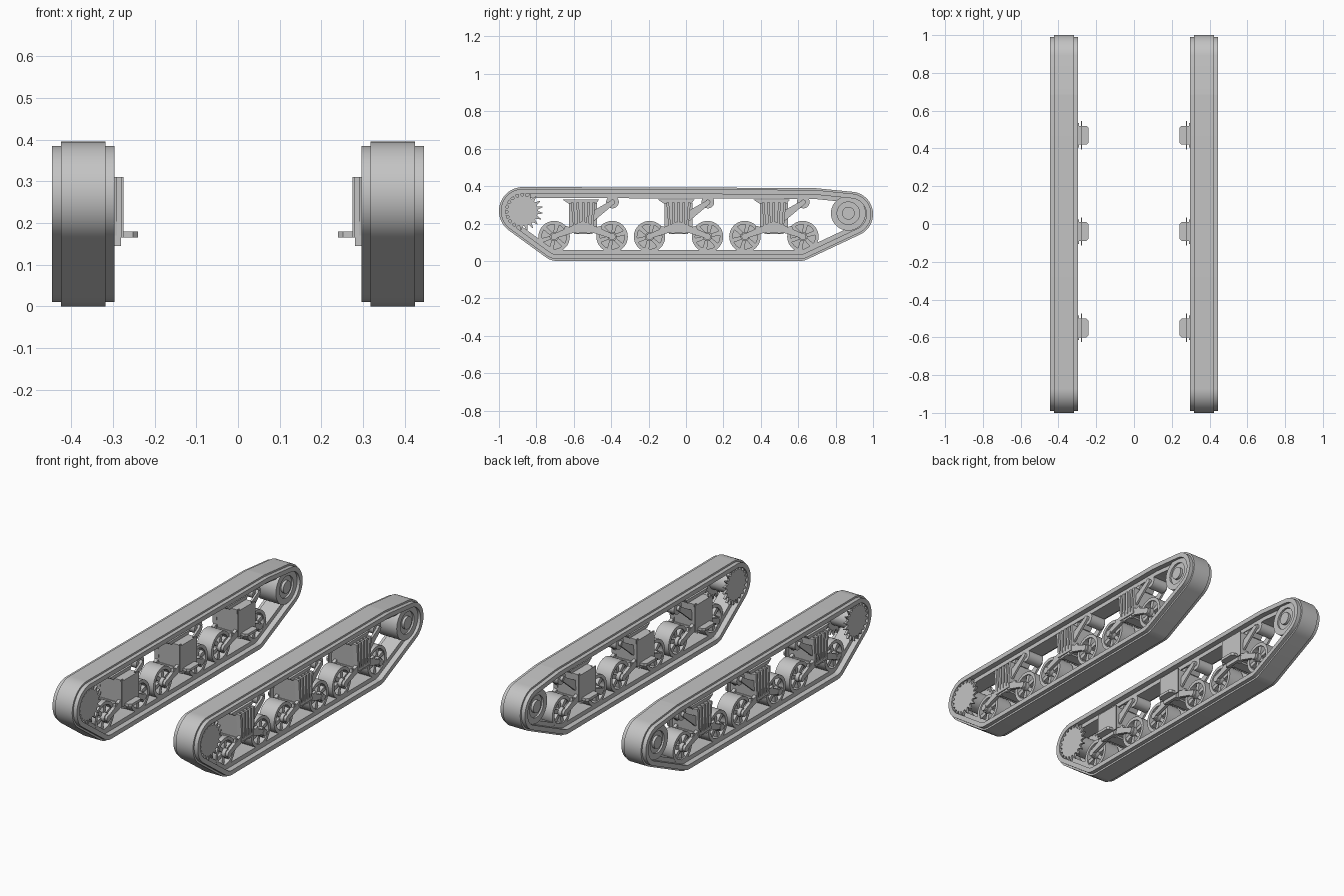
import bpy, bmesh, math
from math import pi, cos, sin, atan2, acos, hypot

cube = bpy.data.objects.get("Cube")
if cube:
    bpy.data.objects.remove(cube)

grey = bpy.data.materials.new("plain_grey")
grey.use_nodes = True
colour = (0.55, 0.55, 0.55, 1)
grey.diffuse_color = colour
grey.node_tree.nodes["Principled BSDF"].inputs["Base Color"].default_value = colour

BOGIES = (-0.55, -0.04, 0.47)
WHEELS = [b + s * 0.155 for b in BOGIES for s in (-1, 1)]


def finish(name, bm, ys=(0,), z=0):
    """Turn a bmesh into one mirrored object per y position."""
    bmesh.ops.recalc_face_normals(bm, faces=bm.faces)
    mesh = bpy.data.meshes.new(name)
    bm.to_mesh(mesh)
    bm.free()
    mesh.materials.append(grey)
    mesh.shade_smooth()
    mesh.set_sharp_from_angle(angle=math.radians(30))
    for i, y in enumerate(ys):
        ob = bpy.data.objects.new(f"{name}_{i + 1}" if len(ys) > 1 else name, mesh)
        ob.location = (0, y, z)
        bpy.context.collection.objects.link(ob)
        ob.modifiers.new("mirror", 'MIRROR').use_bisect_axis[0] = False


def prism(bm, outline, x0, x1):
    """Side outline of (y, z) points, extruded across x."""
    a = [bm.verts.new((x0, y, z)) for y, z in outline]
    b = [bm.verts.new((x1, y, z)) for y, z in outline]
    bm.faces.new(a)
    bm.faces.new(b[::-1])
    for i in range(len(a)):
        j = (i + 1) % len(a)
        bm.faces.new((a[i], a[j], b[j], b[i]))


def box(bm, y0, y1, z0, z1, x0, x1):
    prism(bm, [(y0, z0), (y1, z0), (y1, z1), (y0, z1)], x0, x1)


def sweep(bm, rings):
    """Join a closed list of closed rings with quads."""
    rows = [[bm.verts.new(p) for p in ring] for ring in rings]
    for k in range(len(rows)):
        a, b = rows[k], rows[(k + 1) % len(rows)]
        for i in range(len(a)):
            j = (i + 1) % len(a)
            bm.faces.new((a[i], a[j], b[j], b[i]))


def tube(bm, r0, r1, x0, x1, n=32, y=0, z=0):
    section = [(r0, x0), (r1, x0), (r1, x1), (r0, x1)]
    sweep(bm, [[(x, y + r * cos(2 * pi * i / n), z + r * sin(2 * pi * i / n))
                for i in range(n)] for r, x in section])


def drum(bm, r, x0, x1, n=32, y=0, z=0):
    prism(bm, [(y + r * cos(2 * pi * i / n), z + r * sin(2 * pi * i / n))
               for i in range(n)], x0, x1)


def bar(bm, p, q, w0, w1, x0, x1):
    """Tapered bar from p to q in the side plane."""
    dy, dz = q[0] - p[0], q[1] - p[1]
    l = hypot(dy, dz)
    ny, nz = -dz / l, dy / l
    prism(bm, [(c[0] + s * w * ny, c[1] + s * w * nz)
               for c, w, s in ((p, w0, -1), (q, w1, -1), (q, w1, 1), (p, w0, 1))], x0, x1)


# Track belt: a stepped section swept round the guiding circles
GUIDES = [(-0.69, 0.1, 0.1), (0.61, 0.09, 0.09), (0.88, 0.25, 0.12),
          (0.68, 0.29, 0.1), (-0.872, 0.267, 0.128)]


def tangent(a, b):
    d = (b[0] - a[0], b[1] - a[1])
    return atan2(d[1], d[0]) - acos((a[2] - b[2]) / hypot(*d))


def belt_ring(inset, x):
    ring = []
    for i, g in enumerate(GUIDES):
        start = tangent(GUIDES[i - 1], g)
        turn = (tangent(g, GUIDES[(i + 1) % len(GUIDES)]) - start) % (2 * pi)
        steps = max(3, int(turn / 0.1))
        for k in range(steps + 1):
            t = start + turn * k / steps
            ring.append((x, g[0] + (g[2] - inset) * cos(t), g[1] + (g[2] - inset) * sin(t)))
    return ring


bm = bmesh.new()
half = [(0, 0.053), (0.01, 0.053), (0.01, 0.075), (0.035, 0.075), (0.035, 0.045), (0.058, 0.045)]
section = [(d, 0.371 + w) for d, w in half] + [(d, 0.371 - w) for d, w in reversed(half)]
sweep(bm, [belt_ring(d, x) for d, x in section])
finish("track_belt", bm)

# Drive sprocket: two toothed plates on a drum
bm = bmesh.new()
teeth = 20
gear = []
for i in range(teeth):
    for f, r in ((0, 0.08), (0.3, 0.08), (0.6, 0.106), (0.7, 0.106)):
        t = 2 * pi * (i + f) / teeth
        gear.append((r * cos(t), r * sin(t)))
for x in (0.302, 0.428):
    prism(bm, gear, x, x + 0.012)
drum(bm, 0.055, 0.31, 0.43)
finish("drive_sprocket", bm, (-0.872,), 0.267)

# Idler wheel
bm = bmesh.new()
tube(bm, 0.06, 0.093, 0.31, 0.432, 40)
drum(bm, 0.061, 0.32, 0.422)
drum(bm, 0.034, 0.306, 0.436)
finish("idler_wheel", bm, (0.868,), 0.255)

# Road wheels: rim, web, hub and spokes
bm = bmesh.new()
tube(bm, 0.066, 0.084, 0.325, 0.417)
drum(bm, 0.067, 0.363, 0.379)
drum(bm, 0.024, 0.312, 0.43, 20)
for i in range(6):
    t = 2 * pi * i / 6 + 0.3
    bar(bm, (0.02 * cos(t), 0.02 * sin(t)), (0.068 * cos(t), 0.068 * sin(t)),
        0.009, 0.012, 0.332, 0.41)
finish("road_wheel", bm, WHEELS, 0.13)

# Rocker arms linking each pair of wheels, both sides
bm = bmesh.new()
for x in (0.298, 0.424):
    for s in (-1, 1):
        bar(bm, (0, 0.19), (s * 0.155, 0.132), 0.022, 0.013, x, x + 0.018)
        bar(bm, (s * 0.02, 0.155), (s * 0.1, 0.175), 0.01, 0.014, x + 0.002, x + 0.016)
        drum(bm, 0.018, x, x + 0.02, 16, s * 0.155, 0.13)
box(bm, -0.03, 0.03, 0.15, 0.18, 0.3, 0.44)
finish("rocker_arms", bm, BOGIES)

# Bogie bracket: tapered housing with upright ribs on the outside
bm = bmesh.new()
prism(bm, [(-0.05, 0.17), (0.05, 0.17), (0.065, 0.31), (-0.065, 0.31)], 0.29, 0.425)
for k in range(-2, 3):
    bar(bm, (k * 0.023, 0.165), (k * 0.029, 0.312), 0.006, 0.007, 0.42, 0.446)
box(bm, -0.055, 0.055, 0.16, 0.175, 0.3, 0.446)
finish("bogie_bracket", bm, BOGIES)

# Skid on top of the bracket
bm = bmesh.new()
prism(bm, [(-0.08, 0.308), (0.07, 0.308), (0.085, 0.328), (-0.11, 0.328)], 0.325, 0.42)
finish("track_skid", bm, BOGIES)

# Return roller and its slanted arm
bm = bmesh.new()
drum(bm, 0.034, 0.325, 0.417, 24, 0.157, 0.315)
drum(bm, 0.013, 0.31, 0.432, 16, 0.157, 0.315)
for x in (0.308, 0.42):
    bar(bm, (0.045, 0.235), (0.16, 0.315), 0.025, 0.012, x, x + 0.012)
finish("return_roller", bm, BOGIES)

# Inner mounting plate with its foot
bm = bmesh.new()
box(bm, -0.05, 0.05, 0.145, 0.31, 0.28, 0.297)
box(bm, -0.075, 0.075, 0.165, 0.31, 0.275, 0.281)
foot = [(0.24, -0.038), (0.252, -0.05), (0.285, -0.05),
        (0.285, 0.05), (0.252, 0.05), (0.24, 0.038)]
sweep_low = [bm.verts.new((x, y, 0.165)) for x, y in foot]
sweep_top = [bm.verts.new((x, y, 0.18)) for x, y in foot]
bm.faces.new(sweep_low)
bm.faces.new(sweep_top)
for i in range(len(foot)):
    j = (i + 1) % len(foot)
    bm.faces.new((sweep_low[i], sweep_low[j], sweep_top[j], sweep_top[i]))
finish("mounting_plate", bm, BOGIES)
